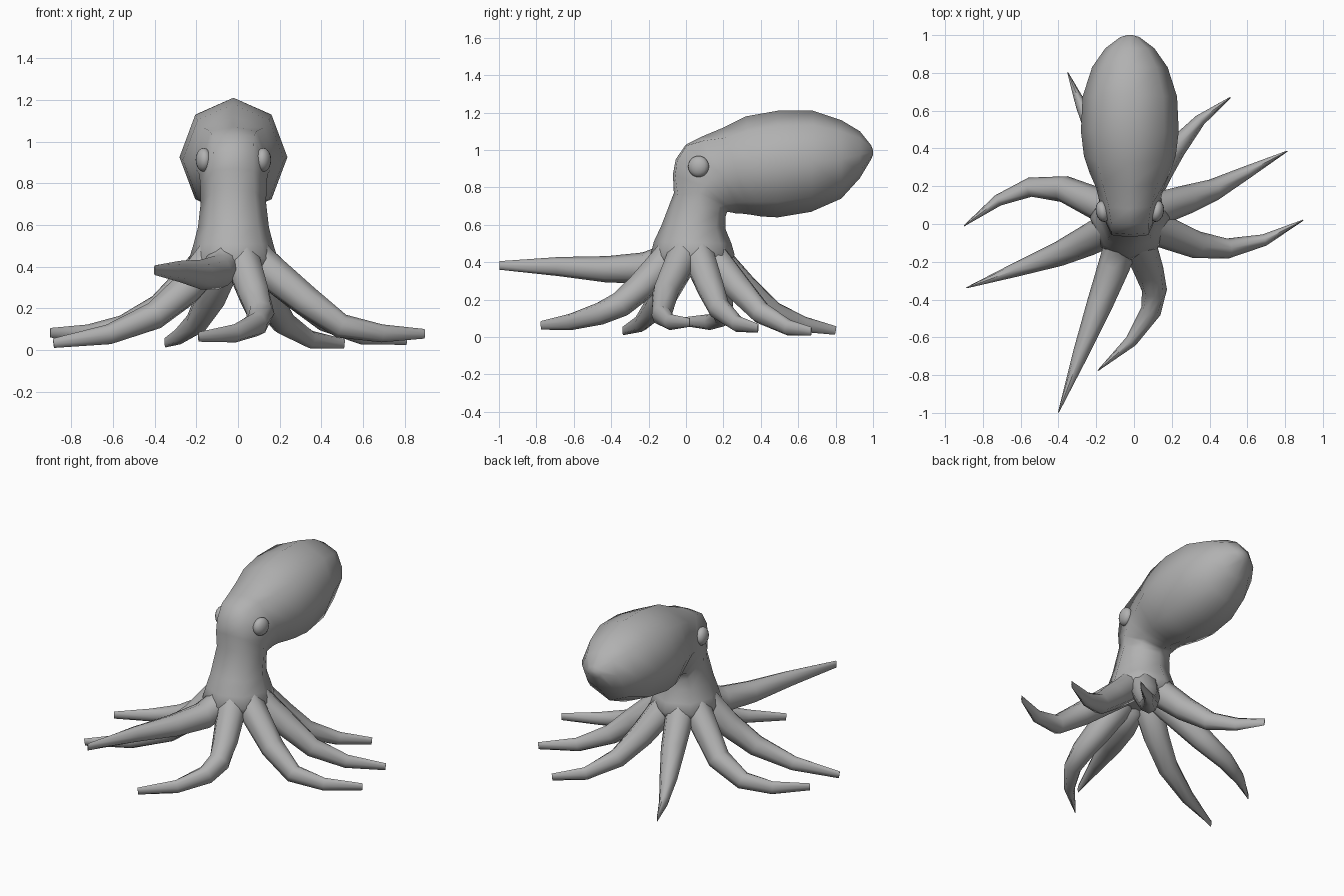
import bpy, bmesh, math
from mathutils import Vector, Matrix

skin = bpy.data.materials.new("grey_skin")
skin.diffuse_color = (0.44, 0.44, 0.44, 1)
CX, CY = -0.022, 0.03   # body axis


def finish(name, bm, angle):
    bmesh.ops.recalc_face_normals(bm, faces=bm.faces)
    me = bpy.data.meshes.new(name)
    bm.to_mesh(me)
    bm.free()
    me.materials.append(skin)
    ob = bpy.data.objects.new(name, me)
    bpy.context.collection.objects.link(ob)
    bpy.ops.object.select_all(action='DESELECT')
    ob.select_set(True)
    bpy.context.view_layer.objects.active = ob
    bpy.ops.object.shade_smooth_by_angle(angle=math.radians(angle))
    return ob


def loft(name, rings, angle):
    bm = bmesh.new()
    loops = [[bm.verts.new(p) for p in ring] for ring in rings]
    for a, b in zip(loops, loops[1:]):
        n = len(a)
        for i in range(n):
            bm.faces.new((a[i], a[(i + 1) % n], b[(i + 1) % n], b[i]))
    bm.faces.new(loops[0])
    bm.faces.new(loops[-1])
    return finish(name, bm, angle)


# Body: front/top point (y, z), back/bottom point (y, z), half width, flatness of the face
body = [
    (-0.10, 0.38, 0.15, 0.38, 0.110, 0.71),
    (-0.165, 0.385, 0.225, 0.385, 0.185, 0.71),
    (-0.19, 0.44, 0.26, 0.44, 0.212, 0.71),
    (-0.172, 0.51, 0.243, 0.50, 0.192, 0.71),
    (-0.13, 0.60, 0.21, 0.58, 0.170, 0.75),
    (-0.065, 0.77, 0.21, 0.64, 0.157, 0.85),
    (-0.07, 0.87, 0.22, 0.67, 0.158, 0.92),
    (-0.055, 0.95, 0.25, 0.665, 0.160, 0.95),
    (0.00, 1.03, 0.27, 0.66, 0.165, 0.97),
    (0.08, 1.07, 0.30, 0.66, 0.178, 0.90),
    (0.20, 1.12, 0.34, 0.655, 0.213, 0.77),
    (0.32, 1.18, 0.40, 0.645, 0.243, 0.71),
    (0.49, 1.21, 0.49, 0.64, 0.259, 0.71),
    (0.68, 1.21, 0.67, 0.67, 0.250, 0.71),
    (0.83, 1.16, 0.83, 0.74, 0.200, 0.71),
    (0.93, 1.10, 0.93, 0.85, 0.130, 0.71),
    (0.99, 1.025, 0.99, 0.95, 0.050, 0.71),
    (1.00, 1.00, 1.00, 0.975, 0.015, 0.71),
]
rings = []
for ay, az, by, bz, w, flat in body:
    mid, half = Vector(((ay + by) / 2, (az + bz) / 2)), Vector(((ay - by) / 2, (az - bz) / 2))
    ring = []
    for k in range(8):
        c, s = math.cos(k * math.pi / 4), math.sin(k * math.pi / 4)
        if k in (1, 7):
            c, s = flat, s * (1 - 0.6 * (flat - 0.71))
        p = mid + half * c
        ring.append((CX + w * s, p.x, p.y))
    rings.append(ring)
loft("body", rings, 100)

# Tentacles: path of the outer part, from near the body to the tip
tentacles = {
    "left_back": [(-0.37, 0.185, 0.20), (-0.55, 0.195, 0.11), (-0.72, 0.125, 0.08), (-0.9, -0.01, 0.083)],
    "left_front": [(-0.25, -0.09, 0.29), (-0.40, -0.16, 0.165), (-0.62, -0.24, 0.075), (-0.885, -0.337, 0.033)],
    "raised_front": [(-0.105, -0.22, 0.37), (-0.18, -0.42, 0.362), (-0.28, -0.68, 0.377), (-0.4, -0.997, 0.383)],
    "front": [(0.08, -0.25, 0.26), (0.108, -0.35, 0.175), (0.09, -0.46, 0.125), (-0.015, -0.62, 0.08), (-0.19, -0.775, 0.063)],
    "right_front": [(0.33, -0.11, 0.235), (0.495, -0.13, 0.115), (0.69, -0.085, 0.08), (0.895, 0.02, 0.078)],
    "right_back": [(0.28, 0.13, 0.27), (0.42, 0.18, 0.15), (0.60, 0.275, 0.07), (0.81, 0.385, 0.048)],
    "back_right": [(0.13, 0.28, 0.26), (0.22, 0.40, 0.13), (0.35, 0.55, 0.05), (0.51, 0.67, 0.03)],
    "back_left": [(-0.13, 0.32, 0.255), (-0.20, 0.47, 0.13), (-0.28, 0.63, 0.068), (-0.35, 0.8, 0.035)],
}
for name, outer in tentacles.items():
    pts = [Vector(p) for p in outer]
    d = Vector((pts[0].x - CX, pts[0].y - CY, 0)).normalized()
    root = Vector((CX, CY, 0))
    pts = [root + d * 0.055 + Vector((0, 0, 0.56)), root + d * 0.14 + Vector((0, 0, 0.415))] + pts
    dist = [0, 0]
    for a, b in zip(pts[1:], pts[2:]):
        dist.append(dist[-1] + (b - a).length)
    rings = []
    for i, p in enumerate(pts):
        t = dist[i] / dist[-1]
        w = 0.003 + 0.087 * (1 - t ** 1.4)
        h = 0.023 + 0.065 * (1 - t ** 1.3)
        if i == 0:          # tucked inside the body
            w, h = 0.06, 0.06
        tan = pts[min(i + 1, len(pts) - 1)] - pts[max(i - 1, 0)]
        side = Vector((-tan.y, tan.x, 0)).normalized()
        up = tan.normalized().cross(side)
        rings.append([p + side * w * math.cos(k * math.pi / 4) + up * h * math.sin(k * math.pi / 4)
                      for k in range(8)])
    loft("tentacle_" + name, rings, 65)

# Eyes: flattened balls on the sides of the head, turned slightly forward
for name, s in (("eye_left", -1), ("eye_right", 1)):
    bm = bmesh.new()
    bmesh.ops.create_uvsphere(bm, u_segments=16, v_segments=10, radius=0.057)
    bmesh.ops.scale(bm, vec=(0.65, 1, 1), verts=bm.verts)
    bmesh.ops.rotate(bm, cent=(0, 0, 0), matrix=Matrix.Rotation(math.radians(-12 * s), 3, 'Z'), verts=bm.verts)
    bmesh.ops.translate(bm, vec=(CX + s * 0.143, 0.067, 0.912), verts=bm.verts)
    finish(name, bm, 80)
